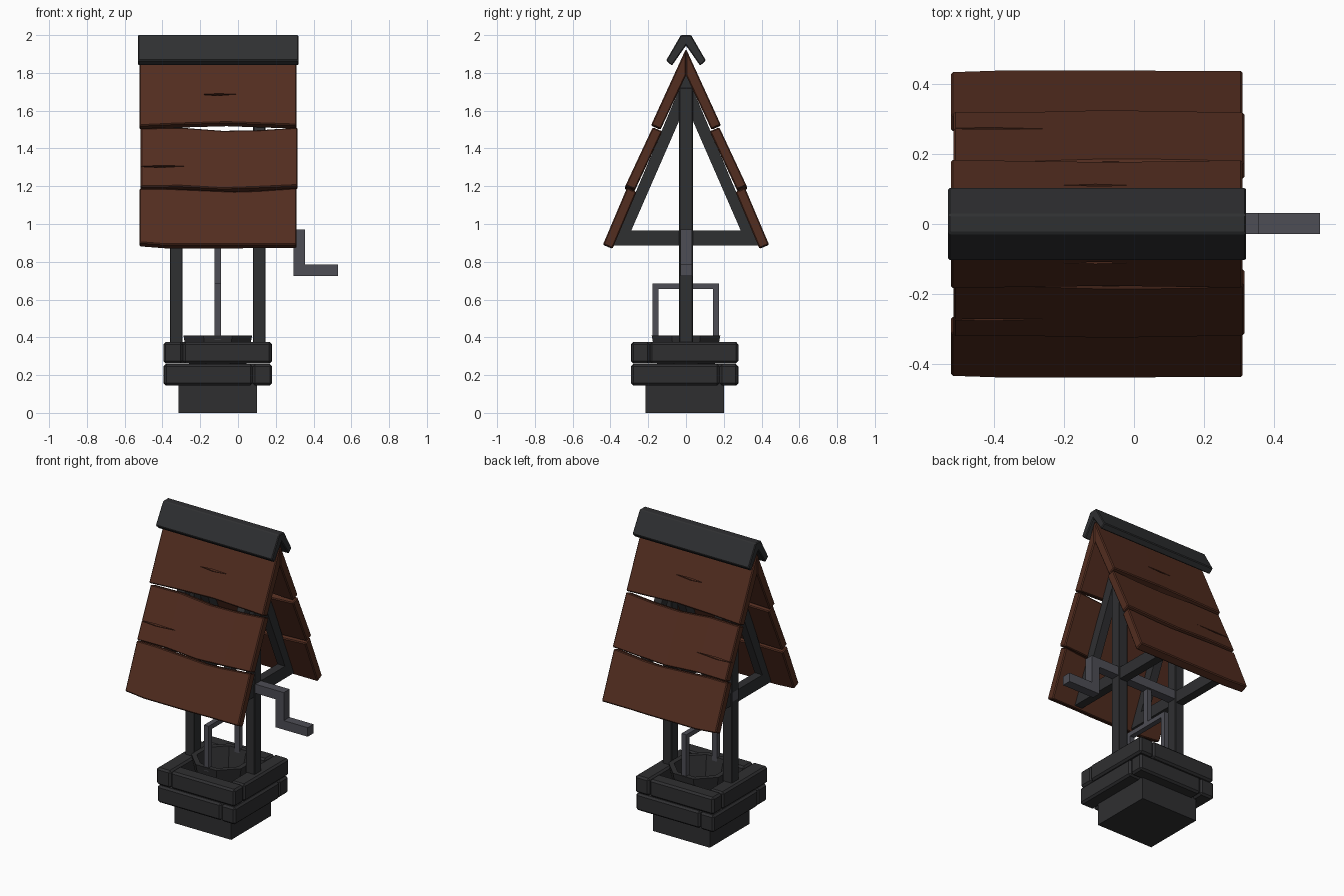
import bpy, bmesh, math
from mathutils import Matrix

if "Cube" in bpy.data.objects:
    bpy.data.objects.remove(bpy.data.objects["Cube"])

CX, CY = -0.107, -0.007          # centre of the well


def material(name, rgb):
    m = bpy.data.materials.new(name)
    m.diffuse_color = (*rgb, 1)
    m.use_nodes = True
    m.node_tree.nodes["Principled BSDF"].inputs["Base Color"].default_value = m.diffuse_color
    return m


STONE = material("dark_stone", (0.028, 0.028, 0.030))
TIMBER = material("dark_timber", (0.028, 0.029, 0.031))
WOOD = material("brown_wood", (0.085, 0.026, 0.014))
IRON = material("grey_iron", (0.075, 0.075, 0.090))


def make(name, verts, faces, mat, bevel=0):
    me = bpy.data.meshes.new(name)
    me.from_pydata(verts, [], faces)
    bm = bmesh.new()
    bm.from_mesh(me)
    bmesh.ops.recalc_face_normals(bm, faces=bm.faces)
    bm.to_mesh(me)
    bm.free()
    ob = bpy.data.objects.new(name, me)
    bpy.context.collection.objects.link(ob)
    me.materials.append(mat)
    if bevel:
        b = ob.modifiers.new("bevel", "BEVEL")
        b.width, b.segments = bevel, 1
    return ob


def box(name, x, y, z, mat, bevel=0):
    verts = [(a, b, c) for a in x for b in y for c in z]
    faces = [(0, 1, 3, 2), (4, 6, 7, 5), (0, 4, 5, 1), (2, 3, 7, 6), (0, 2, 6, 4), (1, 5, 7, 3)]
    return make(name, verts, faces, mat, bevel)


def prism(name, profile, x0, x1, mat, bevel=0):
    """Extrude a (y, z) profile along x."""
    n = len(profile)
    verts = [(x, y, z) for x in (x0, x1) for y, z in profile]
    faces = [tuple(range(n)), tuple(range(n, 2 * n))]
    faces += [(i, (i + 1) % n, n + (i + 1) % n, n + i) for i in range(n)]
    return make(name, verts, faces, mat, bevel)


# Well: solid foot and two courses of bricks laid in a pinwheel
box("well_foot", (CX - 0.208, CX + 0.208), (CY - 0.208, CY + 0.208), (0, 0.16), STONE)
R, W = 0.285, 0.10
for course, (z0, z1) in enumerate(((0.145, 0.258), (0.262, 0.375))):
    for k in range(4):
        xs = (-R, R - W) if course == 0 else (-R + W, R)
        o = 0.003 * (-1) ** k
        brick = box(f"well_brick_{course}_{k}", (xs[0] + 0.001, xs[1] - 0.001),
                    (-R + o, -R + W), (z0, z1), STONE, 0.012)
        brick.data.transform(Matrix.Translation((CX, CY, 0)) @ Matrix.Rotation(k * math.pi / 2, 4, 'Z'))

# Bucket: open octagonal tub with thick walls
rings = [(0.135, 0.165), (0.182, 0.41), (0.150, 0.41), (0.110, 0.20)]   # flat radius, z
verts = []
for r, z in rings:
    for i in range(8):
        a = math.pi / 8 + i * math.pi / 4
        c = r / math.cos(math.pi / 8)
        verts.append((CX + c * math.cos(a), c * math.sin(a), z))
faces = [tuple(range(8)), tuple(range(24, 32))]
faces += [(8 * k + i, 8 * k + (i + 1) % 8, 8 * k + 8 + (i + 1) % 8, 8 * k + 8 + i)
          for k in range(3) for i in range(8)]
make("bucket", verts, faces, STONE)

# Bucket handle and rope
T = 0.017
prism("bucket_handle", [(-0.178, 0.385), (-0.178, 0.685), (0.175, 0.685), (0.175, 0.385),
                        (0.142, 0.385), (0.142, 0.655), (-0.145, 0.655), (-0.145, 0.385)],
      CX - T, CX + T, IRON)
box("bucket_rope", (CX - T, CX + T), (-T, T), (0.67, 0.93), IRON)

# Posts and triangular roof frames
tri_out = [(-0.385, 0.885), (0.385, 0.885), (0, 1.80)]
tri_in = [(-0.29, 0.965), (0.29, 0.965), (0, 1.63)]
for side, px in (("left", -0.327), ("right", 0.113)):
    box(f"{side}_post", (px - 0.033, px + 0.033), (-0.036, 0.036), (0.36, 1.72), TIMBER, 0.003)
    verts = [(px + dx, y, z) for dx in (-0.028, 0.028) for y, z in tri_out + tri_in]
    faces = []
    for i in range(3):
        j = (i + 1) % 3
        faces += [(i, j, j + 3, i + 3), (i + 6, j + 6, j + 9, i + 9),
                  (i, j, j + 6, i + 6), (i + 3, j + 3, j + 9, i + 9)]
    make(f"{side}_roof_frame", verts, faces, TIMBER)

# Crank: axle, arm and grip in one bent bar
crank = prism("crank", [(-0.36, 0.91), (0.295, 0.91), (0.295, 0.725), (0.53, 0.725),
                        (0.53, 0.785), (0.355, 0.785), (0.355, 0.97), (-0.36, 0.97)],
              -0.029, 0.031, IRON)
for v in crank.data.vertices:            # turn the profile to run along x
    v.co.x, v.co.y = v.co.y, v.co.x
crank.data.flip_normals()


# Roof planks: s runs up the slope, n points out of it
def slope(x, s, n):
    return (x, -0.44 + 0.39 * s - 0.92 * n, 0.89 + 0.92 * s + 0.39 * n)


def plank(name, xs, low, high, lift=0.0, mitre=0.0, crack=None):
    verts, faces = [], []
    for x, a, b in zip(xs, low, high):
        verts += [slope(x, a, lift), slope(x, b, 0), slope(x, b - mitre, -0.055), slope(x, a, lift - 0.055)]
    for k in range(len(xs) - 1):
        for i in range(4):
            j = (i + 1) % 4
            faces.append((4 * k + i, 4 * k + j, 4 * k + 4 + j, 4 * k + 4 + i))
    m = 4 * (len(xs) - 1)
    faces += [(0, 1, 2, 3), (m, m + 1, m + 2, m + 3)]
    ob = make(name, verts, faces, WOOD, 0.006)
    if crack:                            # narrow split cut into the face
        x0, x1, s = crack
        xm = x0 * 0.55 + x1 * 0.45
        rim = [(x0, s), (xm, s - 0.007), (x1, s + 0.002), (xm, s + 0.005)]
        cv = [slope(x, t, n) for n in (-0.015, 0.05) for x, t in rim]
        cf = [(0, 1, 2, 3), (4, 5, 6, 7)] + [(i, (i + 1) % 4, 4 + (i + 1) % 4, 4 + i) for i in range(4)]
        cutter = make(name + "_crack_cutter", cv, cf, WOOD)
        cutter.hide_render = True
        cutter.hide_set(True)
        cutter.display_type = 'WIRE'
        cut = ob.modifiers.new("crack", "BOOLEAN")
        cut.operation, cut.object = 'DIFFERENCE', cutter
    mir = ob.modifiers.new("mirror", "MIRROR")
    mir.use_axis = (False, True, False)
    mir.use_mirror_merge = False


plank("roof_plank_low", (-0.522, -0.38, -0.02, 0.10, 0.31),
      (0.012, 0, 0, 0.002, 0.002), (0.325, 0.325, 0.308, 0.312, 0.328))
plank("roof_plank_middle", (-0.515, -0.30, -0.08, 0.12, 0.315),
      (0.330, 0.332, 0.318, 0.326, 0.336), (0.672, 0.676, 0.658, 0.662, 0.676),
      lift=0.012, crack=(-0.54, -0.26, 0.448))
plank("roof_plank_top", (-0.522, -0.32, -0.06, 0.15, 0.31),
      (0.680, 0.690, 0.698, 0.690, 0.684), (1.128,) * 5,
      lift=0.012, mitre=0.13, crack=(-0.20, 0.0, 0.862))

# Ridge cap
cap = [(-0.027, 2.0), (-0.105, 1.866), (-0.075, 1.838), (0, 1.945),
       (0.075, 1.838), (0.105, 1.866), (0.027, 2.0)]
prism("ridge_cap", cap, -0.53, 0.32, TIMBER, 0.005)
